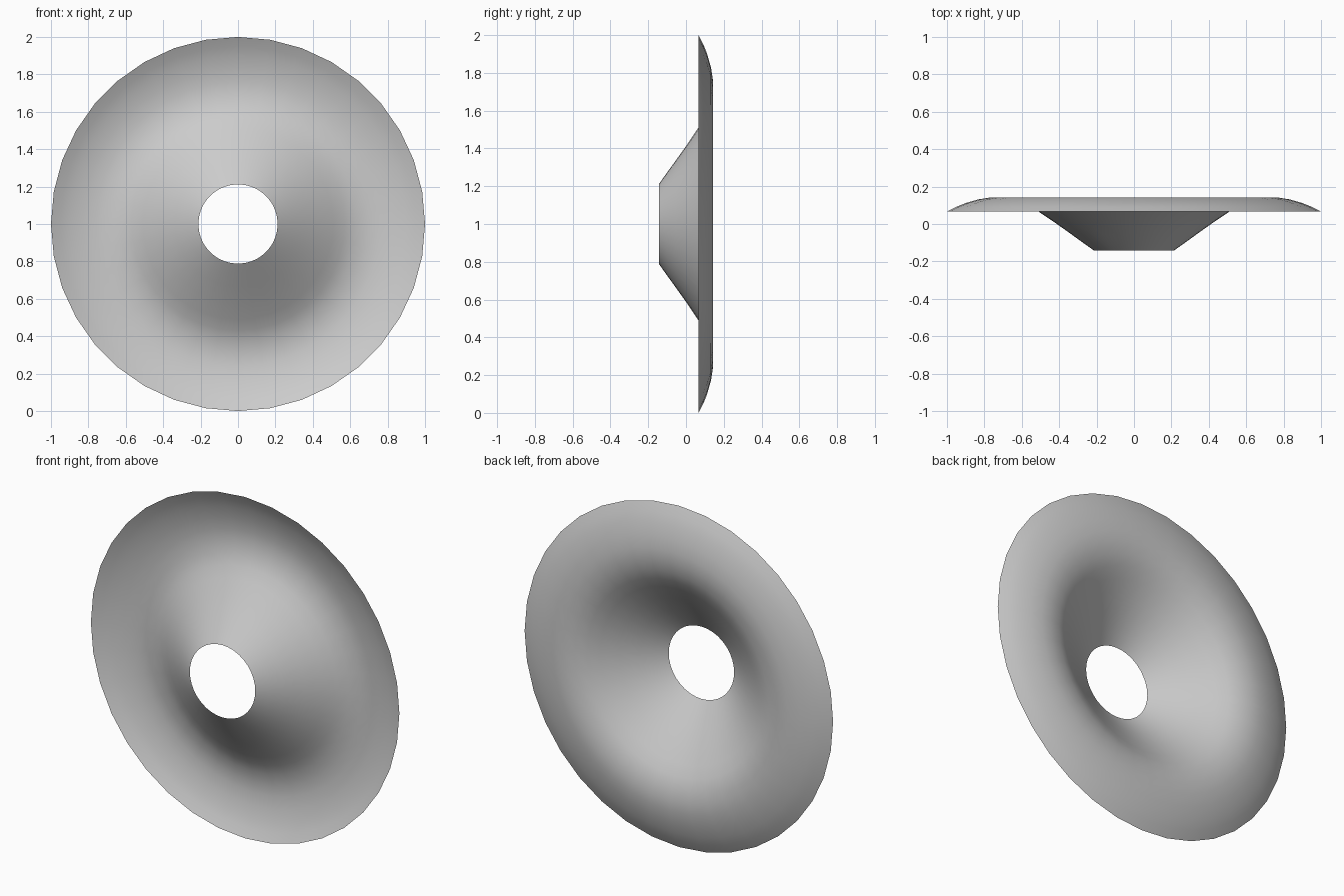
import bpy, bmesh, math

if "Cube" in bpy.data.objects:
    bpy.data.objects.remove(bpy.data.objects["Cube"])

SEGMENTS = 36

# Profile of the flared ring: (radius, depth along y), from bore to outer rim
profile = [(0.212, -0.143), (0.27, -0.102), (0.335, -0.055), (0.425, 0.009),
           (0.51, 0.066), (0.57, 0.104), (0.63, 0.13), (0.70, 0.143),
           (0.76, 0.143), (0.83, 0.132), (0.90, 0.112), (0.95, 0.092), (1.0, 0.066)]

grey = bpy.data.materials.new("light grey")
grey.diffuse_color = (0.6, 0.6, 0.6, 1)
grey.use_nodes = True
grey.node_tree.nodes["Principled BSDF"].inputs["Base Color"].default_value = grey.diffuse_color

# Spin the profile about the y axis into an open, thin shell
bm = bmesh.new()
rings = []
for r, y in profile:
    ring = []
    for i in range(SEGMENTS):
        a = 2 * math.pi * i / SEGMENTS
        ring.append(bm.verts.new((r * math.cos(a), y, 1 + r * math.sin(a))))
    rings.append(ring)
for inner, outer in zip(rings, rings[1:]):
    for i in range(SEGMENTS):
        j = (i + 1) % SEGMENTS
        face = bm.faces.new((inner[i], outer[i], outer[j], inner[j]))
        face.smooth = True
bm.normal_update()
# Normals point to the front
if sum(f.normal.y for f in bm.faces) > 0:
    bmesh.ops.reverse_faces(bm, faces=bm.faces[:])

mesh = bpy.data.meshes.new("flared_ring")
bm.to_mesh(mesh)
bm.free()
mesh.materials.append(grey)
bpy.context.collection.objects.link(bpy.data.objects.new("flared_ring", mesh))
